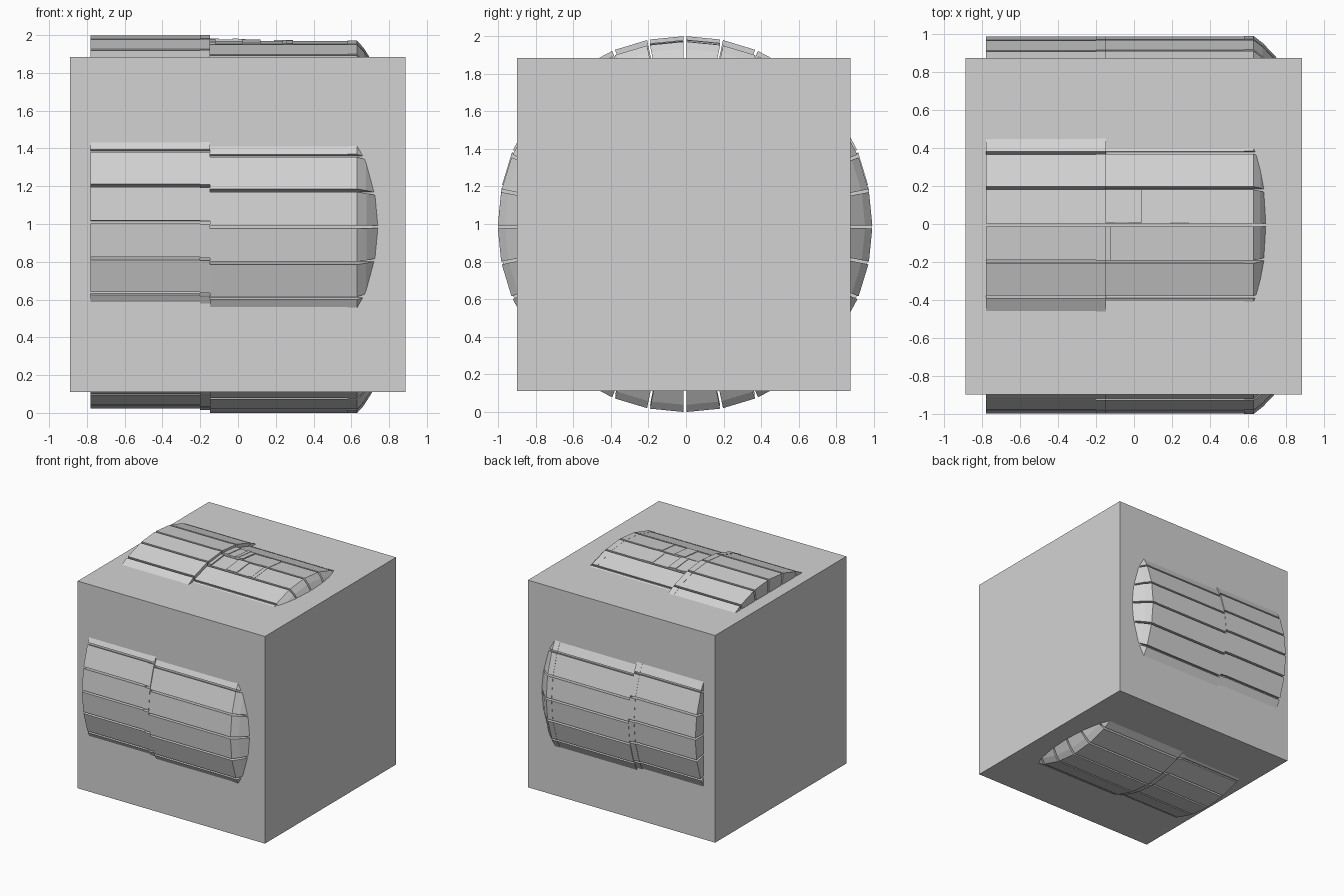
import bpy, bmesh, math

if "Cube" in bpy.data.objects:
    bpy.data.objects.remove(bpy.data.objects["Cube"])

grey = bpy.data.materials.new("light grey")
grey.diffuse_color = (0.65, 0.65, 0.65, 1)
grey.use_nodes = True
grey.node_tree.nodes["Principled BSDF"].inputs["Base Color"].default_value = grey.diffuse_color
N = 32                      # panels around the drum
STEP = 2 * math.pi / N
Y0 = -0.005


def finish(bm, name):
    bmesh.ops.recalc_face_normals(bm, faces=bm.faces)
    me = bpy.data.meshes.new(name)
    bm.to_mesh(me)
    bm.free()
    me.materials.append(grey)
    ob = bpy.data.objects.new(name, me)
    bpy.context.collection.objects.link(ob)


def panel(bm, i, sections, z0, ry, rz, inner=0.8, gap=0.008):
    """One stave: sections are (x at top, extra x at sides, radius scale)."""
    rings = []
    angles = (i * STEP + gap, (i + 1) * STEP - gap)
    side = math.cos((i + 0.5) * STEP) ** 2
    for x, extra, s in sections:
        pts = [(angles[0], inner), (angles[0], s), (angles[1], s), (angles[1], inner)]
        rings.append([bm.verts.new((x + extra * side, Y0 + ry * k * math.cos(a),
                                    z0 + rz * k * math.sin(a))) for a, k in pts])
    for a, b in zip(rings, rings[1:]):
        for j in range(4):
            k = (j + 1) % 4
            bm.faces.new((a[j], a[k], b[k], b[j]))
    bm.faces.new(rings[0])
    bm.faces.new(rings[-1])


def drum(name, sections, z0, ry, rz):
    bm = bmesh.new()
    for i in range(N):
        panel(bm, i, sections, z0, ry, rz)
    finish(bm, name)


# Central box
bm = bmesh.new()
bmesh.ops.create_cube(bm, size=1.775)
bmesh.ops.translate(bm, verts=bm.verts, vec=(-0.002, -0.012, 0.9975))
finish(bm, "central_box")

# Left drum section, joint band and right drum section
drum("left_panels", [(-0.78, 0, 1), (-0.2, 0, 1)], 1.01, 0.993, 0.988)
drum("joint_band", [(-0.2, 0, 1), (-0.147, 0, 1)], 1.007, 0.995, 0.993)
drum("right_panels", [(-0.147, 0, 1), (0.58, 0, 1)], 0.985, 0.995, 0.985)

# Tapered end of the right section
drum("end_taper", [(0.58, 0, 1.004), (0.63, 0, 1.004), (0.665, 0.015, 0.965),
                   (0.72, 0.045, 0.875)], 0.985, 0.993, 0.982)

# Small stepped plates on the two topmost panels: x start, x end, height
right_side = [(-0.147, -0.1, 0.012), (-0.1, -0.03, 0.007), (-0.03, 0.0, 0.012),
              (0.0, 0.04, 0.009), (0.19, 0.29, 0.003)]
left_side = [(-0.147, -0.12, 0.01), (0.02, 0.12, 0.006), (0.235, 0.26, 0.004),
             (0.26, 0.29, 0.002)]
bm = bmesh.new()
for i, plates in ((7, right_side), (8, left_side)):
    for xa, xb, h in plates:
        s = 1 + h
        panel(bm, i, [(xa, 0, s), (xb, 0, s)], 0.985, 0.995, 0.985, 0.98, 0.009)
finish(bm, "top_step_plates")
